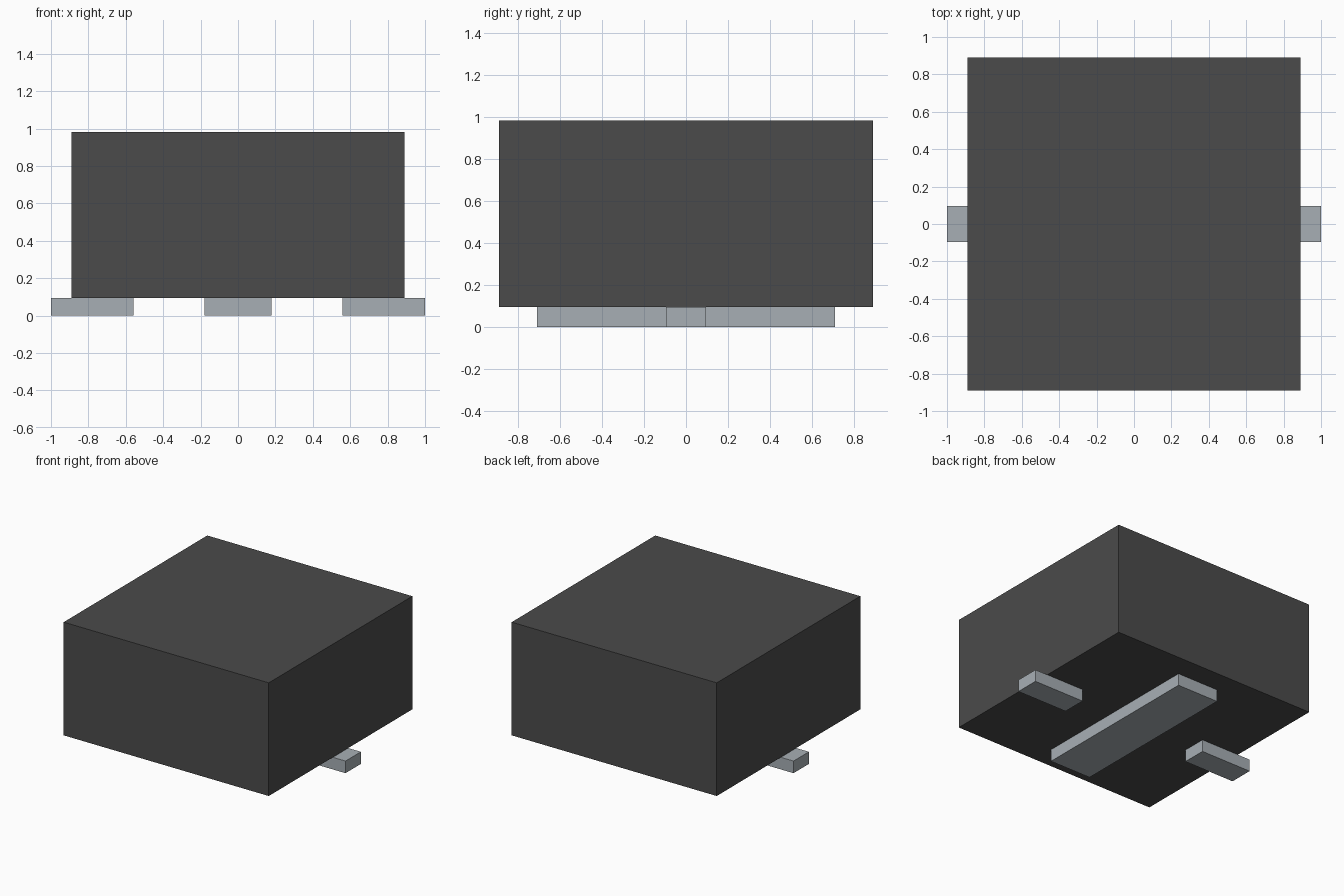
import bpy

default = bpy.data.objects.get("Cube")
if default:
    bpy.data.objects.remove(default, do_unlink=True)


def make_material(name, color):
    mat = bpy.data.materials.new(name)
    mat.use_nodes = True
    mat.diffuse_color = (*color, 1)
    mat.node_tree.nodes["Principled BSDF"].inputs["Base Color"].default_value = (*color, 1)
    return mat


def box(name, center, size, mat):
    bpy.ops.mesh.primitive_cube_add(size=1, location=center)
    obj = bpy.context.object
    obj.name = name
    obj.scale = size
    bpy.ops.object.transform_apply(location=False, rotation=False, scale=True)
    obj.data.materials.append(mat)
    return obj


charcoal = make_material("charcoal plastic", (0.07, 0.07, 0.07))
metal = make_material("grey metal", (0.39, 0.43, 0.46))

PAD = 0.095     # thickness of the contacts under the body
HEIGHT = 0.888
WIDTH = 1.78

# Main block
box("body", (0, 0, PAD + HEIGHT / 2), (WIDTH, WIDTH, HEIGHT), charcoal)

# Long contact strip under the middle
box("center_contact", (0, 0, PAD / 2), (0.36, 1.42, PAD), metal)

# Short contacts sticking out at each side
for side, sign in (("left", 1), ("right", -1)):
    box(side + "_contact", (sign * 0.78, 0, PAD / 2), (0.44, 0.19, PAD), metal)
